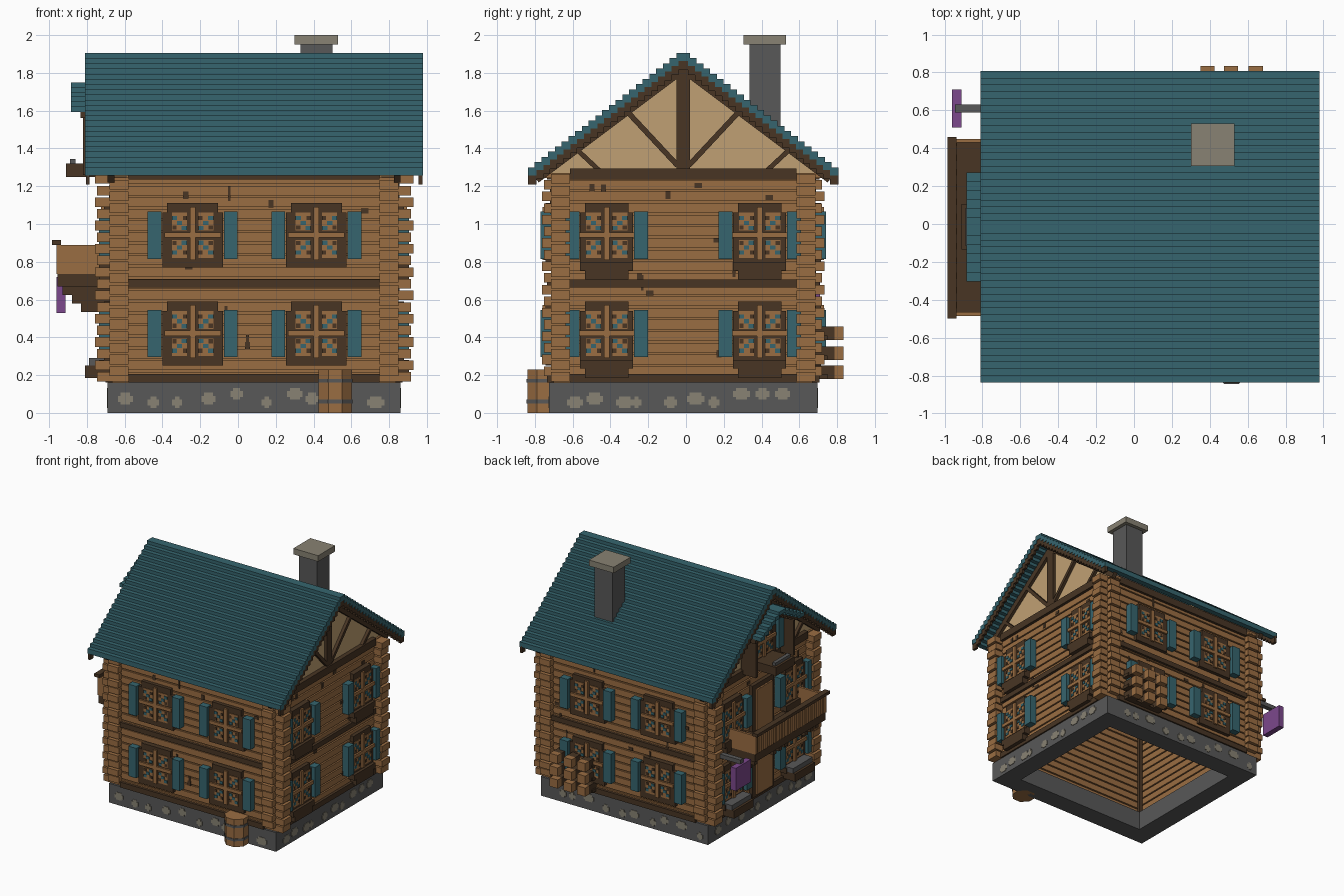
import bpy, bmesh, math, random
from mathutils import Vector, Matrix

old = bpy.data.objects.get("Cube")
if old:
    bpy.data.objects.remove(old, do_unlink=True)
random.seed(4)


def material(name, rgb):
    lin = [((c / 255 + 0.055) / 1.055) ** 2.4 for c in rgb] + [1.0]
    m = bpy.data.materials.new(name)
    m.use_nodes = True
    m.diffuse_color = lin
    bsdf = next(n for n in m.node_tree.nodes if n.type == 'BSDF_PRINCIPLED')
    bsdf.inputs["Base Color"].default_value = lin
    return m


LOG = material("log brown", (154, 109, 66))
DARK = material("dark timber", (72, 53, 36))
TEAL = material("teal paint", (54, 101, 110))
PLASTER = material("beige plaster", (192, 160, 115))
GRAY = material("dark gray stone", (88, 88, 88))
STONE = material("light stone", (136, 130, 115))
PURPLE = material("purple sign", (124, 72, 140))

parts = {}


def part(name, mat):
    if name not in parts:
        parts[name] = (bmesh.new(), mat)
    return parts[name][0]


def box(name, mat, x0, x1, y0, y1, z0, z1):
    m = Matrix.Translation(((x0 + x1) / 2, (y0 + y1) / 2, (z0 + z1) / 2))
    m = m @ Matrix.Diagonal((abs(x1 - x0), abs(y1 - y0), abs(z1 - z0), 1))
    bmesh.ops.create_cube(part(name, mat), size=1, matrix=m)


def prism(name, mat, outline, x0, x1):
    """Extrude a y-z outline along x."""
    bm = part(name, mat)
    f = bm.faces.new([bm.verts.new((x0, y, z)) for y, z in outline])
    r = bmesh.ops.extrude_face_region(bm, geom=[f])
    vs = [v for v in r["geom"] if isinstance(v, bmesh.types.BMVert)]
    bmesh.ops.translate(bm, verts=vs, vec=(x1 - x0, 0, 0))


def brace(name, a, b, t, x0, x1):
    a, b = Vector(a), Vector(b)
    d = (b - a).normalized() * t / 2
    n = Vector((-d.y, d.x))
    prism(name, DARK, [a + n, b + n, b - n, a - n], x0, x1)


# Outer faces of the four walls
XL, XR, YF, YB, YC = -0.68, 0.85, -0.715, 0.685, -0.015
Z0, Z1, T = 0.16, 1.27, 0.10


def wbox(side, name, mat, u0, u1, d0, d1, z0, z1):
    """Box on a wall: u runs along the wall, d runs outwards from its face."""
    if side == "front":
        box(name, mat, u0, u1, YF - d1, YF - d0, z0, z1)
    elif side == "back":
        box(name, mat, u0, u1, YB + d0, YB + d1, z0, z1)
    elif side == "right":
        box(name, mat, XR + d0, XR + d1, u0, u1, z0, z1)
    else:
        box(name, mat, XL - d1, XL - d0, u0, u1, z0, z1)


SIDES = {"front": (XL, XR), "back": (XL, XR), "right": (YF, YB), "left": (YF, YB)}

# Foundation ring, stones, log walls, beams and knots
for side, (a, b) in SIDES.items():
    wbox(side, "foundation", GRAY, a - 0.01, b + 0.01, -0.15, 0.01, 0, Z0)
    wbox(side, "wall_core", LOG, a + 0.02, b - 0.02, -T + 0.012, -0.014, Z0, Z1)
    n = 18
    h = (Z1 - Z0) / n
    shift = 0 if side in ("front", "back") else h / 2
    for i in range(n):
        z = Z0 + i * h + shift
        e = 0.078 if i % 2 else 0.066
        e -= 0.03 if shift else 0
        wbox(side, side + "_logs", LOG, a - e, b + e, -T, 0, z + 0.005, min(z + h - 0.006, Z1))
    for z, t in ((0.16, 0.045), (0.665, 0.042), (1.235, 0.06)):
        wbox(side, "beams", DARK, a + 0.1, b - 0.1, -0.05, 0.022, z, z + t)
    for i in range(14):
        u, z = random.uniform(a + 0.12, b - 0.15), random.uniform(0.25, 1.2)
        w, k = random.choice(((0.015, 0.08), (0.04, 0.025), (0.027, 0.04)))
        wbox(side, "knots", DARK, u, u + w, -0.02, 0.004, z, z + k)
    for i in range(10):
        u = a + 0.03 + (b - a - 0.12) * (i + random.uniform(0, 0.5)) / 10
        z, w = random.choice((0.025, 0.045, 0.07)), random.uniform(0.05, 0.1)
        wbox(side, "foundation_stones", STONE, u, u + w, 0, 0.014, z + 0.013, z + 0.045)
        wbox(side, "foundation_stones", STONE, u + 0.015, u + w - 0.015, 0, 0.014, z, z + 0.062)
box("corner_post_inside", DARK, XL + T, XL + T + 0.03, YF + T, YF + T + 0.03, Z0, Z1)


def window(side, u, z, planter):
    w = 0.14 if planter else 0.16
    N = side + "_window_"
    # stepped dark surround
    wbox(side, N + "frames", DARK, u - w, u + w, -0.02, 0.03, z - 0.17, z + 0.12)
    wbox(side, N + "frames", DARK, u - w + 0.025, u + w - 0.025, -0.02, 0.03, z + 0.12, z + 0.17)
    if planter:
        wbox(side, N + "planters", DARK, u - 0.14, u + 0.14, 0, 0.055, z - 0.185, z - 0.14)
        wbox(side, N + "planters", DARK, u - 0.115, u + 0.115, 0, 0.055, z - 0.235, z - 0.185)
    # panes with stepped teal glazing
    for sx in (-1, 1):
        for sz in (-1, 1):
            wbox(side, N + "panes", LOG, u + sx * 0.03, u + sx * 0.11, 0, 0.035, z + sz * 0.025, z + sz * 0.12)
            for k in range(3):
                p, q = 0.03 + k * 0.026, 0.028 + k * 0.026
                wbox(side, N + "glass", TEAL, u + sx * p, u + sx * (p + 0.028), 0.02, 0.04,
                     z + sz * q, z + sz * (q + 0.022))
            for p, q in ((0.03, 0.08), (0.085, 0.03)):
                wbox(side, N + "gaps", DARK, u + sx * p, u + sx * (p + 0.022), 0.02, 0.038,
                     z + sz * q, z + sz * (q + 0.022))
    wbox(side, N + "bars", LOG, u - 0.015, u + 0.015, 0, 0.045, z - 0.13, z + 0.15)
    wbox(side, N + "bars", LOG, u - 0.15, u + 0.15, 0, 0.045, z - 0.012, z + 0.016)
    # shutters
    for s in (-1, 1):
        wbox(side, N + "shutters", TEAL, u + s * (w + 0.005), u + s * (w + 0.078), 0, 0.055, z - 0.125, z + 0.125)


for z in (0.42, 0.94):
    for u in (-0.24, 0.415):
        window("front", u, z, False)
        window("back", u, z, False)
    for u in (-0.42, 0.39):
        window("right", u, z, True)
        window("left", u, z, True)
        if z < 0.5:
            wbox("left", "flower_boxes", GRAY, u - 0.13, u + 0.13, 0.03, 0.11, z - 0.17, z - 0.13)
            wbox("left", "flower_box_bases", DARK, u - 0.13, u + 0.13, 0.0, 0.13, z - 0.235, z - 0.17)

# Doors below and on the balcony
for z0, z1 in ((0.18, 0.58), (0.72, 1.12)):
    wbox("left", "door_frames", DARK, -0.15, 0.13, -0.02, 0.03, z0, z1)
    for k in range(4):
        u = -0.115 + k * 0.053
        wbox("left", "doors", LOG, u, u + 0.048, 0, 0.045, z0 + 0.02, z1 - 0.04)

# Stepped roof with dark barge boards
STEPS, DZ = 23, 0.0275
W = 0.822 / STEPS
for i in range(STEPS):
    top = 1.905 - i * DZ
    for s in (-1, 1):
        ya, yb = YC + s * max(0, i * W - 0.01), YC + s * (i + 1) * W
        box("roof_shingles", TEAL, -0.81, 0.98, ya, yb, top - 0.042, top)
        for x in (-0.806, 0.955):
            box("barge_boards", DARK, x, x + 0.021, ya, yb, top - 0.09, top - 0.03)

# Gable walls with timber framing
for x0, x1, name in ((0.76, 0.835, "right_gable"), (-0.665, -0.59, "left_gable")):
    prism(name, PLASTER, [(YC - 0.75, 1.25), (YC + 0.75, 1.25), (YC, 1.845)], x0, x1)
    o0, o1 = (x1 - 0.01, x1 + 0.025) if x0 > 0 else (x0 - 0.025, x0 + 0.01)
    box(name + "_timbers", DARK, o0, o1, YC - 0.035, YC + 0.035, 1.26, 1.83)
    for s in (-1, 1):
        brace(name + "_timbers", (YC + s * 0.03, 1.31), (YC + s * 0.31, 1.61), 0.028, o0, o1)
        brace(name + "_timbers", (YC + s * 0.43, 1.27), (YC + s * 0.58, 1.41), 0.025, o0, o1)
        brace(name + "_timbers", (YC + s * 0.78, 1.24), (YC, 1.825), 0.05, o0, o1)

# Gable window with its little roof
for i in range(6):
    top = 1.75 - i * 0.025
    for s in (-1, 1):
        ya, yb = YC + s * max(0, i * 0.048 - 0.01), YC + s * (i + 1) * 0.048
        box("dormer_roof", TEAL, -0.885, -0.66, ya, yb, top - 0.032, top)
        box("dormer_trim", DARK, -0.835, -0.66, ya, yb, top - 0.065, top - 0.025)
window("left", YC, 1.45, False)
wbox("left", "dormer_posts", DARK, YC - 0.26, YC - 0.235, 0, 0.14, 1.26, 1.62)
wbox("left", "dormer_posts", DARK, YC + 0.235, YC + 0.26, 0, 0.14, 1.26, 1.62)
box("dormer_planter", DARK, -0.91, -0.66, YC - 0.12, YC + 0.12, 1.25, 1.32)
box("dormer_planter_soil", GRAY, -0.89, -0.86, YC - 0.1, YC + 0.1, 1.32, 1.345)

# Balcony: floor, plank railing, cap rails, brackets
B0, B1 = -0.485, 0.45
box("balcony_floor", DARK, -0.955, -0.66, B0, B1, 0.67, 0.735)
for k in range(24):
    y = B0 + k * (B1 - B0) / 24
    d = 0.008 * (k % 2)
    box("balcony_planks", LOG, -0.962 + d, -0.942 + d, y, y + 0.035, 0.735, 0.89)
for y in (B0, B1 - 0.02):
    box("balcony_planks", LOG, -0.962, -0.70, y, y + 0.02, 0.735, 0.89)
box("balcony_rail", DARK, -0.985, -0.937, -0.5, 0.46, 0.89, 0.915)
for y in (-0.43, YC, 0.38):
    for k in range(3):
        box("balcony_brackets", DARK, -0.93 + k * 0.05, -0.66, y, y + 0.04, 0.625 - k * 0.045, 0.67 - k * 0.045)

# Hanging sign
box("sign_board", PURPLE, -0.96, -0.912, 0.51, 0.71, 0.53, 0.72)
box("sign_arm", GRAY, -0.945, -0.66, 0.59, 0.63, 0.72, 0.755)

# Chimney
box("chimney", GRAY, 0.33, 0.50, 0.335, 0.50, 1.35, 1.95)
box("chimney_cap", STONE, 0.30, 0.53, 0.305, 0.53, 1.95, 2.0)

# Firewood stack behind the house
for z in (0.18, 0.28, 0.385):
    box("firewood_shelves", DARK, 0.34, 0.69, YB, 0.75, z, z + 0.025)
    for x in (0.35, 0.475, 0.605):
        box("firewood", LOG, x, x + 0.075, 0.785, 0.835, z, z + 0.072)
        box("firewood_bark", DARK, x, x + 0.075, YB, 0.785, z, z + 0.072)

# Barrel with hoops
for name, mat, r, z0, z1 in (("barrel", LOG, 0.088, 0, 0.23), ("barrel_hoops", GRAY, 0.092, 0.05, 0.07),
                             ("barrel_hoops", GRAY, 0.092, 0.16, 0.18)):
    m = Matrix.Translation((0.515, -0.752, (z0 + z1) / 2)) @ Matrix.Rotation(math.pi / 8, 4, 'Z')
    bmesh.ops.create_cone(part(name, mat), cap_ends=True, segments=8, radius1=r / math.cos(math.pi / 8),
                          radius2=r / math.cos(math.pi / 8), depth=z1 - z0, matrix=m)

# Turn every part into an object
for name, (bm, mat) in parts.items():
    bmesh.ops.recalc_face_normals(bm, faces=bm.faces)
    me = bpy.data.meshes.new(name)
    bm.to_mesh(me)
    bm.free()
    me.materials.append(mat)
    bpy.context.scene.collection.objects.link(bpy.data.objects.new(name, me))
